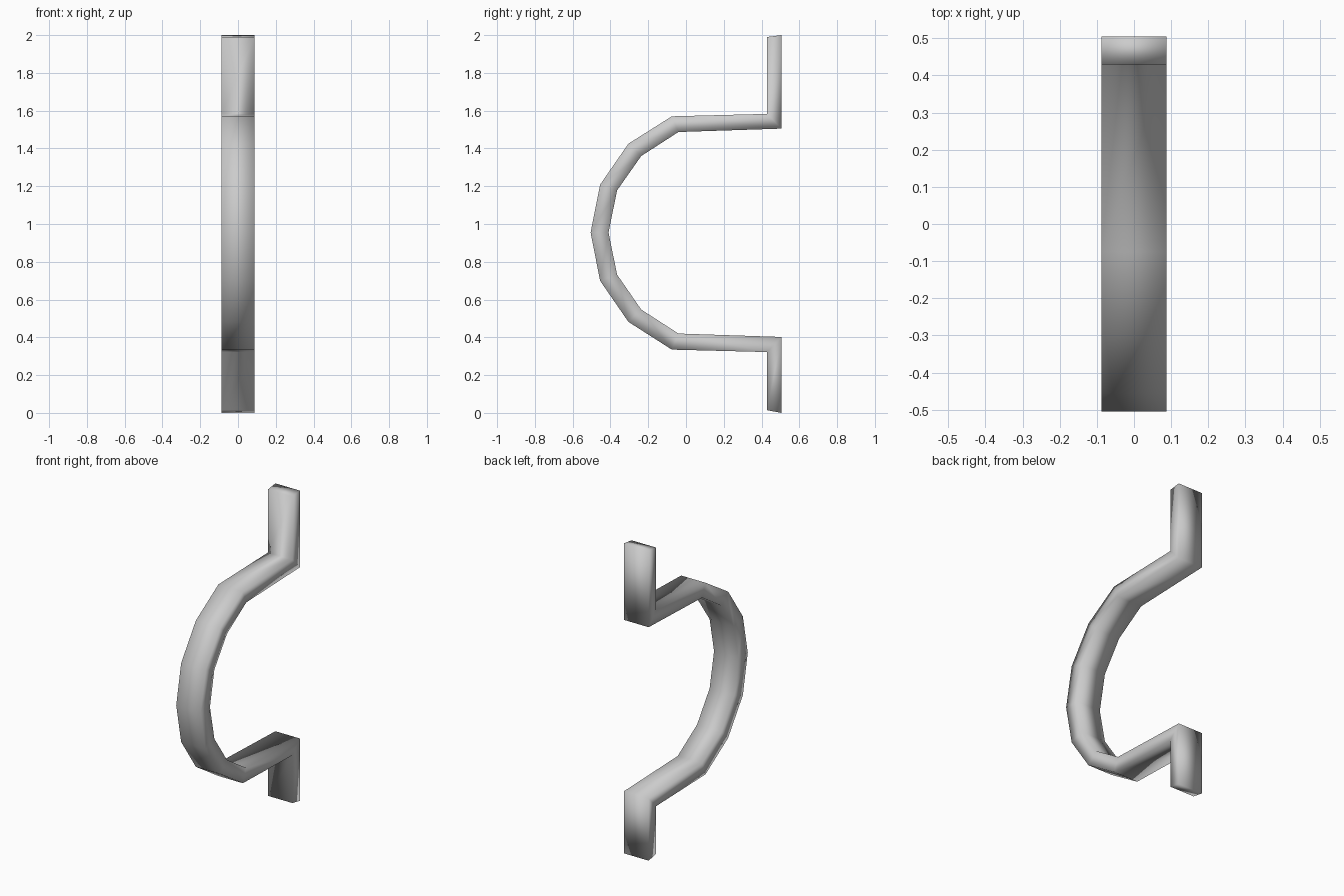
import bpy
import bmesh

cube = bpy.data.objects.get("Cube")
if cube:
    bpy.data.objects.remove(cube, do_unlink=True)

HALF_WIDTH = 0.087

# Plain grey metal
metal = bpy.data.materials.new("grey_metal")
metal.use_nodes = True
grey = (0.6, 0.6, 0.6, 1)
metal.diffuse_color = grey
metal.node_tree.nodes["Principled BSDF"].inputs["Base Color"].default_value = grey

# Strap section as (y, z) pairs: wall side and front side, top to bottom
back = [(0.505, 2.0), (0.505, 1.505), (-0.04, 1.487), (-0.237, 1.36),
        (-0.365, 1.178), (-0.41, 0.955), (-0.365, 0.732), (-0.237, 0.547),
        (-0.04, 0.42), (0.505, 0.402), (0.505, 0.0)]
front = [(0.43, 1.99), (0.43, 1.583), (-0.075, 1.57), (-0.305, 1.425),
         (-0.455, 1.208), (-0.505, 0.955), (-0.455, 0.7), (-0.305, 0.482),
         (-0.075, 0.335), (0.43, 0.322), (0.43, 0.014)]

# Loft a four-cornered ring along the strap and cap both ends
bm = bmesh.new()
rings = []
for (by, bz), (fy, fz) in zip(back, front):
    corners = [(-HALF_WIDTH, by, bz), (HALF_WIDTH, by, bz),
               (HALF_WIDTH, fy, fz), (-HALF_WIDTH, fy, fz)]
    rings.append([bm.verts.new(c) for c in corners])
for a, b in zip(rings, rings[1:]):
    for i in range(4):
        j = (i + 1) % 4
        bm.faces.new((a[i], a[j], b[j], b[i]))
bm.faces.new(rings[0])
bm.faces.new(rings[-1])
bmesh.ops.recalc_face_normals(bm, faces=bm.faces)

# Corners share their normals, so the whole strap shades softly
for face in bm.faces:
    face.smooth = True
mesh = bpy.data.meshes.new("strap_bracket")
bm.to_mesh(mesh)
bm.free()
mesh.materials.append(metal)
strap = bpy.data.objects.new("strap_bracket", mesh)
bpy.context.collection.objects.link(strap)
